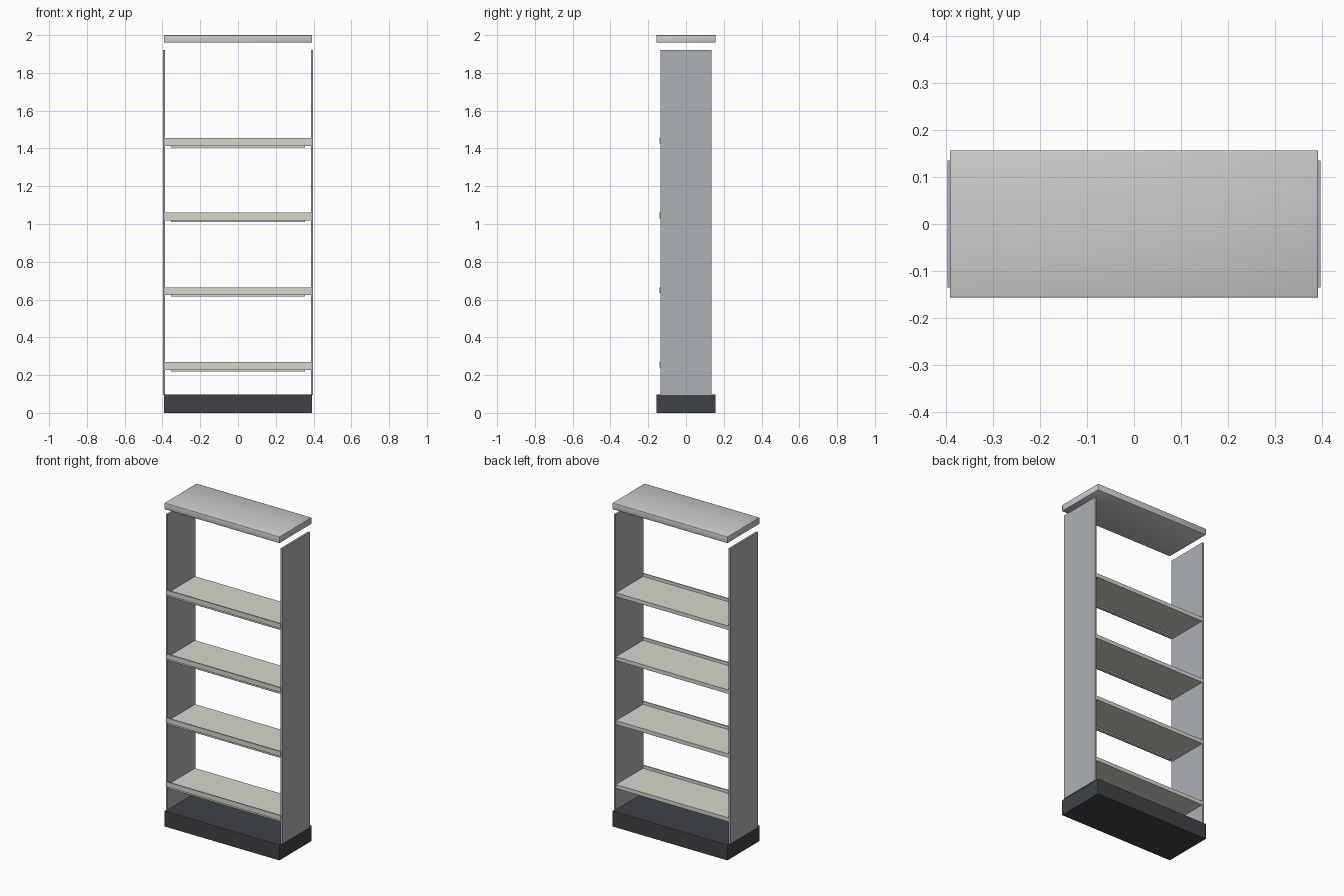
import bpy
import bmesh
import math

if "Cube" in bpy.data.objects:
    bpy.data.objects.remove(bpy.data.objects["Cube"])


def material(name, colour):
    m = bpy.data.materials.new(name)
    m.diffuse_color = (*colour, 1)
    m.use_nodes = True
    m.node_tree.nodes["Principled BSDF"].inputs["Base Color"].default_value = m.diffuse_color
    return m


def box(name, x, y, z, mat=None, bevel=0.0):
    """Box from (min, max) ranges, with optional softened edges."""
    bm = bmesh.new()
    bmesh.ops.create_cube(bm, size=1)
    for v in bm.verts:
        v.co = [r[0] + (c + 0.5) * (r[1] - r[0]) for c, r in zip(v.co, (x, y, z))]
    mesh = bpy.data.meshes.new(name)
    bm.to_mesh(mesh)
    bm.free()
    ob = bpy.data.objects.new(name, mesh)
    bpy.context.collection.objects.link(ob)
    if mat:
        mesh.materials.append(mat)
    if bevel:
        mod = ob.modifiers.new("bevel", "BEVEL")
        mod.width = bevel
        mod.segments = 2
    return ob


dark = material("dark_base", (0.05, 0.055, 0.06))
steel = material("blue_grey", (0.42, 0.44, 0.46))
cream = material("cream", (0.68, 0.68, 0.62))

# Plinth and floating top board
box("base", (-0.393, 0.393), (-0.157, 0.157), (0, 0.097), dark, 0.002)
top = box("top_board", (-0.393, 0.393), (-0.157, 0.157), (1.96, 2.0), None, 0.003)
for p in top.data.polygons:
    p.use_smooth = True

# Side panels
for name, s in (("left_panel", -1), ("right_panel", 1)):
    xs = sorted((s * 0.386, s * 0.398))
    box(name, xs, (-0.135, 0.135), (0.095, 1.92), steel)

# Shelves with a raised front lip and a thin strip underneath
for i in range(4):
    t = 0.27 + i * 0.395
    box(f"shelf_{i + 1}", (-0.387, 0.387), (-0.133, 0.133), (t - 0.042, t - 0.018), cream)
    box(f"shelf_lip_{i + 1}", (-0.387, 0.387), (-0.14, -0.132), (t - 0.03, t), cream)
    box(f"under_strip_{i + 1}", (-0.355, 0.355), (-0.12, -0.10), (t - 0.05, t - 0.042), cream)
